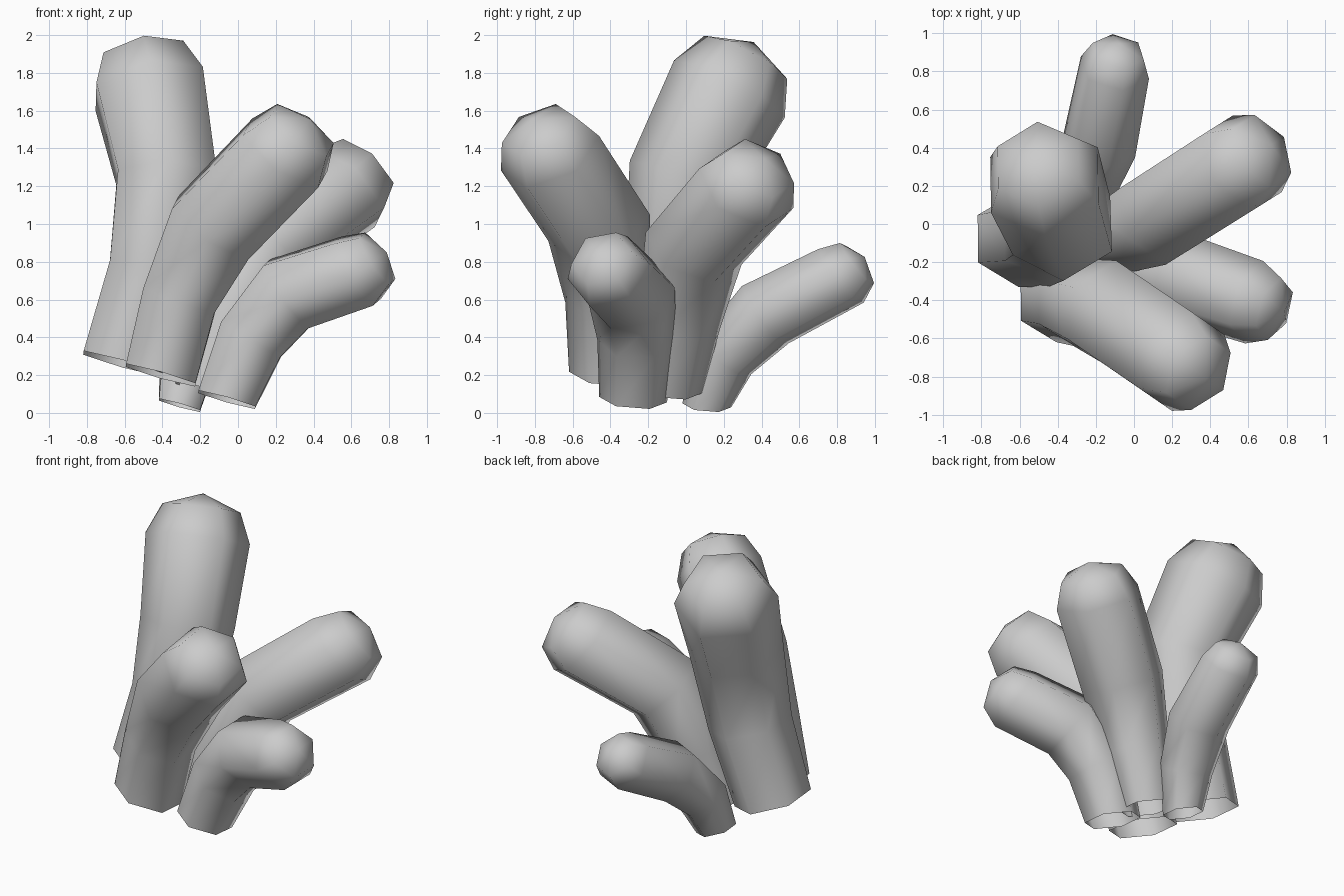
import bpy, bmesh, math
from mathutils import Vector

if "Cube" in bpy.data.objects:
    bpy.data.objects.remove(bpy.data.objects["Cube"])

SIDES = 6


def finger(name, path, radii, lean=0.22):
    """Open-bottomed six-sided tube along a path, closed by a rounded cap."""
    pts = [Vector(p) for p in path]
    dirs = [(b - a).normalized() for a, b in zip(pts, pts[1:])]
    normals = [Vector((0.27, 0.08, 0.96)).normalized()]
    normals += [(a + b).normalized() for a, b in zip(dirs, dirs[1:])]
    normals.append((dirs[-1] + Vector((0, 0, lean))).normalized())
    radii = list(radii)

    # shoulder ring of the rounded tip
    n, r, end = normals[-1], radii[-1], pts[-1]
    pts.append(end + n * r * 0.58)
    normals.append(n)
    radii.append(r * 0.75)

    bm = bmesh.new()
    rings = []
    side = Vector((1, 0, 0))
    prev = Vector((0, 0, 1))
    for p, n, r in zip(pts, normals, radii):
        side = prev.rotation_difference(n) @ side
        other = n.cross(side)
        prev = n
        ring = []
        for i in range(SIDES):
            a = math.radians(30) + math.tau * i / SIDES
            ring.append(bm.verts.new(p + (side * math.cos(a) + other * math.sin(a)) * r))
        rings.append(ring)
    for a, b in zip(rings, rings[1:]):
        for i in range(SIDES):
            j = (i + 1) % SIDES
            bm.faces.new((a[i], a[j], b[j], b[i]))
    apex = bm.verts.new(end + prev * radii[-2] * 0.86)
    for i in range(SIDES):
        bm.faces.new((rings[-1][i], rings[-1][(i + 1) % SIDES], apex))
    for f in bm.faces:
        f.smooth = True
    mesh = bpy.data.meshes.new(name)
    bm.to_mesh(mesh)
    bm.free()
    obj = bpy.data.objects.new(name, mesh)
    bpy.context.collection.objects.link(obj)
    return obj


# tall branch at the back left
finger("tall_branch",
       [(-0.61, -0.08, 0.26), (-0.45, -0.06, 0.75), (-0.38, -0.01, 1.25), (-0.47, 0.23, 1.715)],
       (0.25, 0.27, 0.30, 0.33), 0.0)
# front branch leaning forward and right
finger("front_branch",
       [(-0.41, -0.40, 0.20), (-0.31, -0.41, 0.60), (-0.13, -0.46, 0.98), (0.25, -0.72, 1.375)],
       (0.22, 0.23, 0.28, 0.28))
# low branch bending to the right
finger("low_right_branch",
       [(-0.06, -0.28, 0.07), (0.07, -0.26, 0.39), (0.27, -0.29, 0.63), (0.63, -0.41, 0.75)],
       (0.18, 0.21, 0.235, 0.225), 0.27)
# branch leaning to the right and back
finger("back_right_branch",
       [(-0.18, -0.09, 0.12), (-0.05, -0.04, 0.47), (0.13, 0.04, 0.87), (0.57, 0.32, 1.19)],
       (0.18, 0.22, 0.27, 0.275))
# thin branch leaning to the back
finger("back_branch",
       [(-0.31, 0.11, 0.04), (-0.26, 0.20, 0.29), (-0.18, 0.42, 0.52), (-0.10, 0.82, 0.725)],
       (0.13, 0.17, 0.20, 0.19), 0.25)
